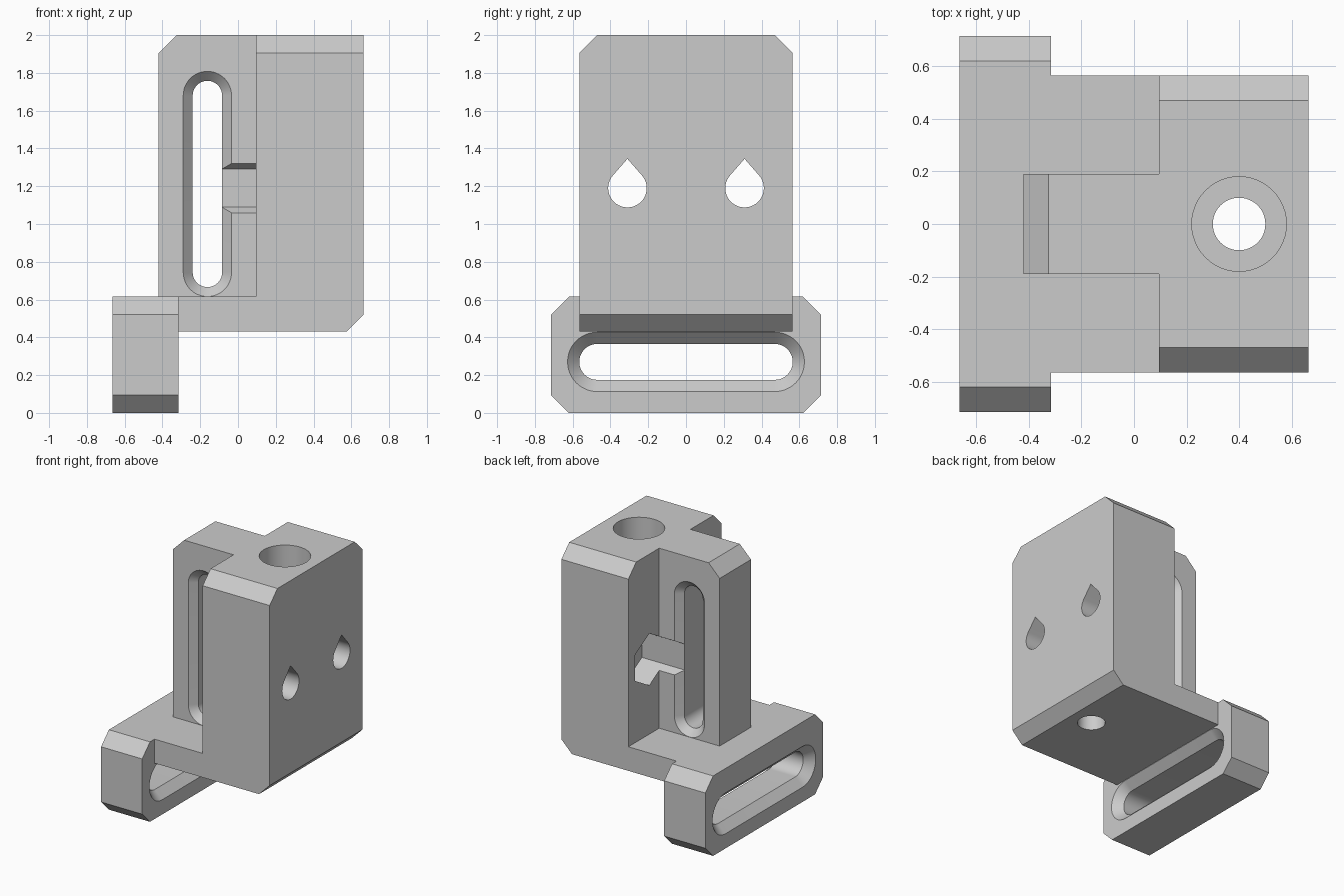
import bpy
import bmesh
from math import acos, cos, pi, sin

cube = bpy.data.objects.get("Cube")
if cube:
    bpy.data.objects.remove(cube, do_unlink=True)

gray = bpy.data.materials.new("light gray")
gray.use_nodes = True
gray.diffuse_color = (0.6, 0.6, 0.6, 1)
gray.node_tree.nodes["Principled BSDF"].inputs["Base Color"].default_value = gray.diffuse_color


def loft(name, axis, sections):
    """Solid through equal-length outlines, given as (position along axis, outline)."""
    place = {"x": lambda t, u, v: (t, u, v),
             "y": lambda t, u, v: (u, t, v),
             "z": lambda t, u, v: (u, v, t)}[axis]
    bm = bmesh.new()
    rings = [[bm.verts.new(place(t, u, v)) for u, v in outline] for t, outline in sections]
    for a, b in zip(rings, rings[1:]):
        for i in range(len(a)):
            j = (i + 1) % len(a)
            bm.faces.new((a[i], a[j], b[j], b[i]))
    bm.faces.new(rings[0])
    bm.faces.new(rings[-1])
    bmesh.ops.recalc_face_normals(bm, faces=bm.faces)
    mesh = bpy.data.meshes.new(name)
    bm.to_mesh(mesh)
    bm.free()
    mesh.materials.append(gray)
    obj = bpy.data.objects.new(name, mesh)
    bpy.context.collection.objects.link(obj)
    return obj


def prism(name, axis, start, end, outline):
    return loft(name, axis, [(start, outline), (end, outline)])


def combine(target, tool, operation):
    mod = target.modifiers.new(operation.title(), "BOOLEAN")
    mod.operation = operation
    mod.solver = "EXACT"
    mod.object = tool
    bpy.context.view_layer.objects.active = target
    bpy.ops.object.modifier_apply(modifier=mod.name)
    bpy.data.objects.remove(tool, do_unlink=True)


def arc(u, v, r, start, end, steps):
    return [(u + r * cos(start + (end - start) * i / steps),
             v + r * sin(start + (end - start) * i / steps)) for i in range(steps + 1)]


def circle(u, v, r, sides=48):
    return arc(u, v, r, 0, 2 * pi, sides)[:-1]


def slot(u, v, r, reach, upright):
    """Round-ended slot; reach is the distance from its middle to each cap centre."""
    if upright:
        return arc(u, v + reach, r, 0, pi, 24) + arc(u, v - reach, r, pi, 2 * pi, 24)
    return (arc(u + reach, v, r, -pi / 2, pi / 2, 24)
            + arc(u - reach, v, r, pi / 2, 3 * pi / 2, 24))


def slot_cutter(axis, start, end, u, v, r, reach, upright, bevel):
    """Slot with a bevelled rim on both sides."""
    inner = slot(u, v, r, reach, upright)
    outer = slot(u, v, r + bevel, reach, upright)
    eps = 0.001
    return loft("slot_cutter", axis, [(start - eps, outer), (start + bevel, inner),
                                      (end - bevel, inner), (end + eps, outer)])


def teardrop(u, v, r, tip):
    a = acos(r / tip)
    return [(u, v + tip)] + arc(u, v, r, pi / 2 + a, 5 * pi / 2 - a, 36)


C = 0.095            # chamfer size
FLOOR = 0.615        # top of the base
BOTTOM = 0.43        # underside of the base
STEP = 0.095         # left face of the main block
RIGHT = 0.665

# Slotted foot with chamfered corners
w = 0.715
foot = prism("foot", "x", -RIGHT, -0.315, [
    (-w + C, 0), (w - C, 0), (w, C), (w, FLOOR - C), (w - C, FLOOR),
    (-w + C, FLOOR), (-w, FLOOR - C), (-w, C)])
combine(foot, slot_cutter("x", -RIGHT, -0.315, 0, 0.27, C, 0.47, False, 0.063), "DIFFERENCE")

# Narrow upright with a vertical slot
upright = prism("upright", "y", -0.19, 0.19, [
    (-0.42, FLOOR), (STEP, FLOOR), (STEP, 2), (-0.42 + C, 2), (-0.42, 2 - C)])
combine(upright, slot_cutter("y", -0.19, 0.19, -0.162, 1.212, 0.078, 0.468, True, 0.051),
        "DIFFERENCE")

# Main block, chamfered on top and along its lower right edge
h = 0.565
block = prism("bracket", "x", STEP, RIGHT, [
    (-h, BOTTOM), (h, BOTTOM), (h, 2 - C), (h - C, 2), (-h + C, 2), (-h, 2 - C)])
combine(block, prism("edge_cutter", "y", -1, 1, [
    (RIGHT - 0.14, BOTTOM - 0.05), (RIGHT + 0.05, BOTTOM - 0.05),
    (RIGHT + 0.05, BOTTOM + 0.14)]), "DIFFERENCE")

# Base plate joining the foot to the block
base = prism("base", "x", -0.315, STEP, [(-h, BOTTOM), (h, BOTTOM), (h, FLOOR), (-h, FLOOR)])
for part in (base, upright, foot):
    combine(block, part, "UNION")

# Vertical bolt hole with a deep counterbore
combine(block, prism("bore_cutter", "z", 0.3, 2.1, circle(0.4, 0, 0.1)), "DIFFERENCE")
combine(block, prism("counterbore_cutter", "z", 0.62, 2.1, circle(0.4, 0, 0.18)), "DIFFERENCE")

# Teardrop holes with hexagonal nut pockets that also notch the upright
for side in (-1, 1):
    y = side * 0.31
    combine(block, prism("hole_cutter", "x", 0.2, 0.8, teardrop(y, 1.19, 0.102, 0.155)),
            "DIFFERENCE")
    hexagon = [(y + 0.2 * cos(pi / 6 + i * pi / 3), 1.19 + 0.2 * sin(pi / 6 + i * pi / 3))
               for i in range(6)]
    combine(block, prism("nut_cutter", "x", -0.15, 0.28, hexagon), "DIFFERENCE")

# Smooth the round walls, keep the flat edges crisp
bpy.ops.object.select_all(action="DESELECT")
block.select_set(True)
bpy.context.view_layer.objects.active = block
bpy.ops.object.shade_smooth_by_angle(angle=pi / 7)
